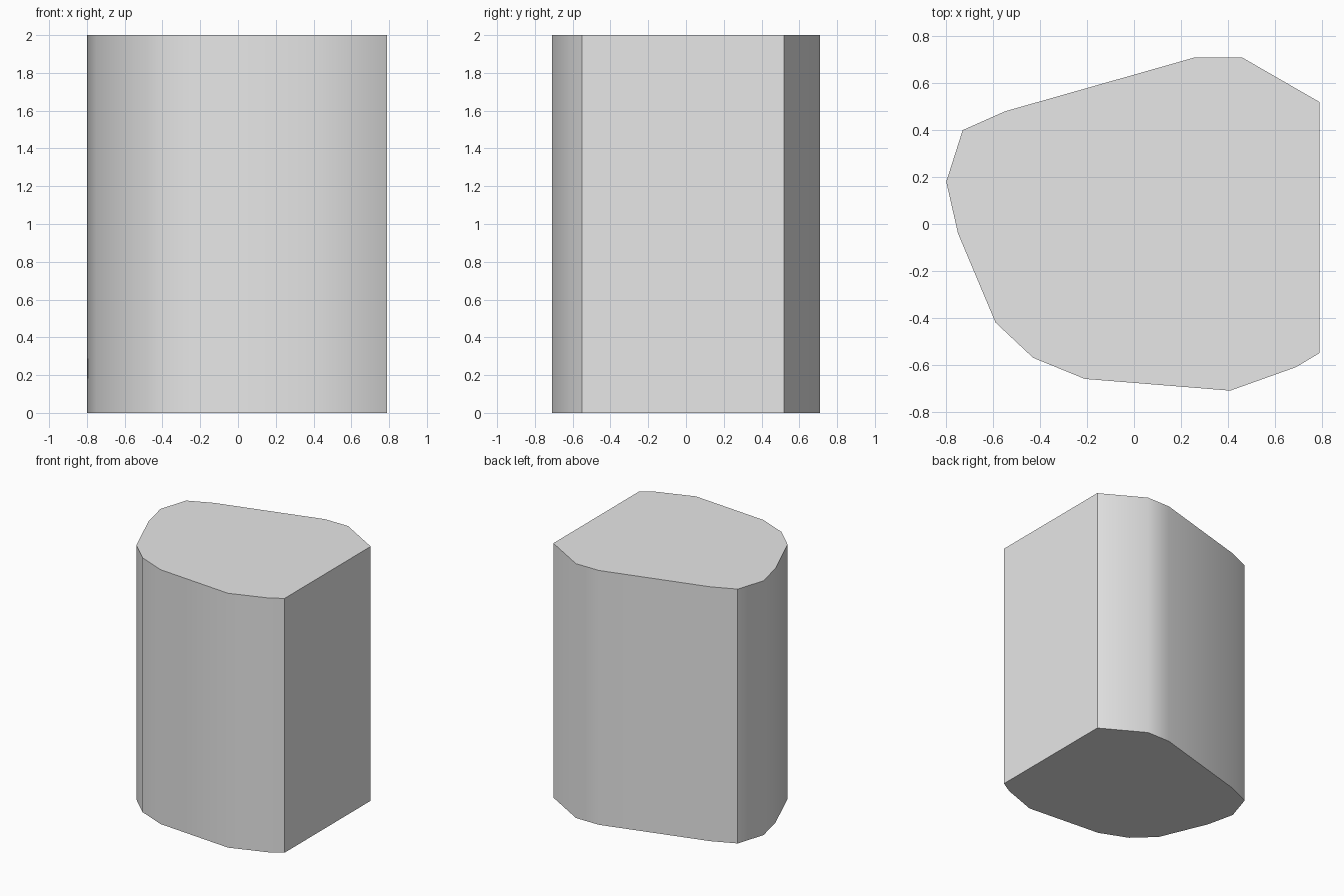
import bpy
import bmesh
import math
from mathutils import Vector

default_cube = bpy.data.objects.get("Cube")
if default_cube:
    bpy.data.objects.remove(default_cube, do_unlink=True)

HEIGHT = 2.0

# Outline of the block, counter-clockwise from the flat right side
OUTLINE = [
    (0.79, -0.55), (0.79, 0.52), (0.46, 0.71), (0.26, 0.71),
    (-0.55, 0.48), (-0.73, 0.40), (-0.80, 0.18), (-0.75, -0.04),
    (-0.59, -0.42), (-0.43, -0.57), (-0.21, -0.66), (0.41, -0.71),
    (0.69, -0.61),
]


def make_material(name, colour):
    material = bpy.data.materials.new(name)
    material.use_nodes = True
    material.diffuse_color = colour
    shader = material.node_tree.nodes["Principled BSDF"]
    shader.inputs["Base Color"].default_value = colour
    return material


def extrude_outline(name, outline, height, material):
    bm = bmesh.new()
    base = bm.faces.new([bm.verts.new((x, y, 0)) for x, y in outline])
    top = bmesh.ops.extrude_face_region(bm, geom=[base], use_keep_orig=True)
    top_verts = [v for v in top["geom"] if isinstance(v, bmesh.types.BMVert)]
    bmesh.ops.translate(bm, verts=top_verts, vec=Vector((0, 0, height)))
    bmesh.ops.recalc_face_normals(bm, faces=bm.faces)
    mesh = bpy.data.meshes.new(name)
    bm.to_mesh(mesh)
    bm.free()
    mesh.materials.append(material)
    obj = bpy.data.objects.new(name, mesh)
    bpy.context.collection.objects.link(obj)
    return obj


# Solid block: rounded bends smooth, caps and the three hard corners sharp
grey = make_material("plain grey", (0.8, 0.8, 0.8, 1.0))
block = extrude_outline("block", OUTLINE, HEIGHT, grey)
bpy.ops.object.select_all(action="DESELECT")
block.select_set(True)
bpy.context.view_layer.objects.active = block
bpy.ops.object.shade_smooth_by_angle(angle=math.radians(40))
